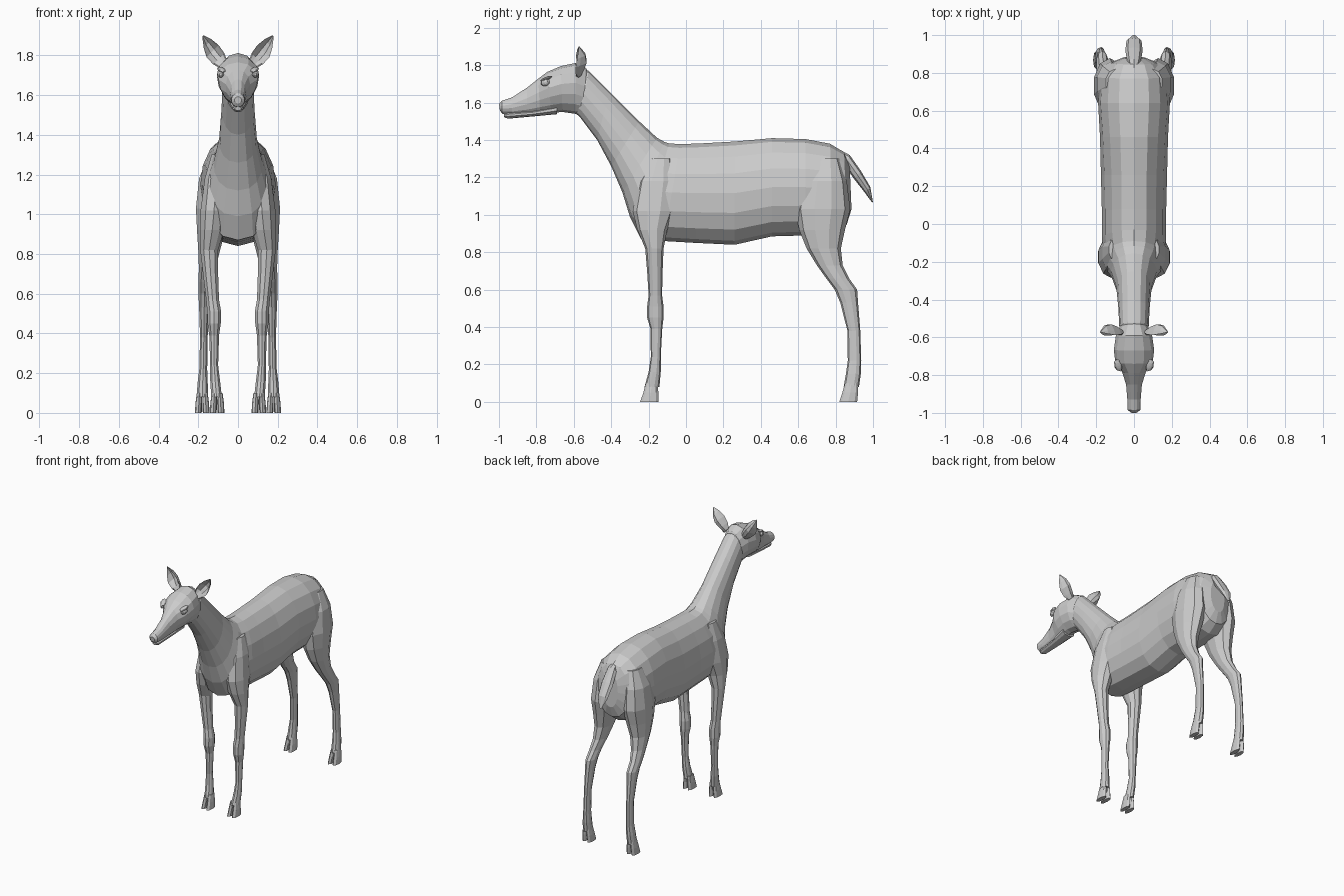
import bpy, bmesh, math
from mathutils import Vector as V


def loft(name, rings, n=12, side=(1, 0, 0), power=1.0):
    """Skin closed rings. Ring = (point a, point b, half width, egg, cup)."""
    bm = bmesh.new()
    side = V(side)
    loops = []
    for a, b, w, egg, cup in rings:
        a, b = V(a), V(b)
        loop = []
        for i in range(n):
            t = 2 * math.pi * i / n
            c, s = math.cos(t), math.sin(t)
            s = math.copysign(abs(s) ** power, s)
            p = (a + b) / 2 + (a - b) / 2 * c
            p += side * (w * s * (1 + egg * c) + cup * (1 - c * c))
            loop.append(bm.verts.new(p))
        loops.append(loop)
    for p, q in zip(loops, loops[1:]):
        for i in range(n):
            j = (i + 1) % n
            bm.faces.new((p[i], p[j], q[j], q[i]))
    bm.faces.new(loops[0])
    bm.faces.new(loops[-1])
    bmesh.ops.recalc_face_normals(bm, faces=bm.faces)
    me = bpy.data.meshes.new(name)
    bm.to_mesh(me)
    bm.free()
    ob = bpy.data.objects.new(name, me)
    bpy.context.collection.objects.link(ob)
    return ob


def spine(rows):
    """Rows (top y, top z, bottom y, bottom z, half width, egg) on the centre line."""
    return [((0, ya, za), (0, yb, zb), w, e, 0) for ya, za, yb, zb, w, e in rows]


def limb(rows, s):
    """Rows (z, front y, back y, centre x, half width) for one leg."""
    return [((s * x, yf, z), (s * x, yb, z), w, 0, 0) for z, yf, yb, x, w in rows]


# Torso and neck in one skin, rump to head
loft("torso_and_neck", spine([
    (.875, 1.27, .885, 1.03, .06, 0),
    (.845, 1.335, .86, .95, .13, 0),
    (.77, 1.38, .79, .90, .18, 0),
    (.64, 1.405, .64, .89, .19, 0),
    (.46, 1.41, .46, .885, .18, -.05),
    (.26, 1.392, .26, .84, .175, -.1),
    (.08, 1.382, .05, .85, .17, -.1),
    (-.03, 1.378, -.12, .86, .17, -.1),
    (-.09, 1.382, -.24, .87, .162, -.12),
    (-.115, 1.39, -.30, .99, .15, -.12),
    (-.155, 1.412, -.34, 1.12, .122, -.1),
    (-.25, 1.50, -.40, 1.26, .095, -.1),
    (-.41, 1.66, -.475, 1.40, .083, 0),
    (-.52, 1.77, -.565, 1.52, .078, 0),
    (-.58, 1.78, -.62, 1.57, .06, 0)]), n=16, power=.9)

# Head and lower jaw
loft("head", spine([
    (-1.0, 1.592, -.995, 1.558, .018, 0),
    (-.985, 1.61, -.982, 1.54, .034, 0),
    (-.93, 1.628, -.93, 1.535, .036, 0),
    (-.85, 1.68, -.85, 1.535, .043, 0),
    (-.79, 1.728, -.78, 1.54, .062, .1),
    (-.74, 1.765, -.72, 1.545, .096, .25),
    (-.67, 1.795, -.66, 1.55, .105, .2),
    (-.59, 1.812, -.59, 1.54, .096, .1),
    (-.535, 1.785, -.55, 1.53, .076, 0),
    (-.50, 1.72, -.52, 1.57, .05, 0)]), n=14)
loft("lower_jaw", spine([
    (-.975, 1.542, -.972, 1.522, .016, 0),
    (-.95, 1.55, -.95, 1.514, .028, 0),
    (-.82, 1.56, -.82, 1.526, .036, 0),
    (-.69, 1.59, -.69, 1.538, .05, 0)]), n=10)

# Tail, flat and hanging away from the rump
loft("tail", spine([
    (.82, 1.35, .82, 1.27, .02, 0),
    (.875, 1.32, .85, 1.26, .036, 0),
    (.935, 1.235, .90, 1.19, .046, 0),
    (.985, 1.15, .955, 1.12, .04, 0),
    (1.0, 1.065, .992, 1.07, .01, 0)]), n=8)

# Leg outlines from the trunk down to the pastern
FRONT = [(1.30, -.19, -.08, .10, .035), (1.18, -.255, -.05, .115, .055),
         (1.02, -.285, -.06, .12, .072), (.92, -.26, -.10, .13, .064),
         (.82, -.218, -.12, .145, .047), (.70, -.208, -.125, .138, .04),
         (.57, -.20, -.128, .128, .034), (.51, -.208, -.12, .12, .037),
         (.45, -.208, -.12, .12, .035), (.39, -.19, -.127, .12, .026),
         (.24, -.188, -.135, .12, .021), (.16, -.20, -.135, .115, .026),
         (.08, -.222, -.142, .108, .028)]
HIND = [(1.30, .68, .82, .10, .05), (1.18, .62, .86, .12, .08),
        (1.03, .585, .878, .128, .088), (.92, .605, .85, .135, .075),
        (.82, .645, .828, .145, .058), (.73, .70, .838, .155, .044),
        (.66, .75, .872, .165, .036), (.60, .795, .915, .168, .033),
        (.53, .825, .92, .17, .027), (.38, .863, .932, .172, .02),
        (.22, .865, .937, .175, .021), (.15, .855, .935, .178, .027),
        (.08, .843, .925, .18, .03)]
# Toe outlines, offset from the foot centre
FRONT_TOE = [(.10, -.215, -.15, 0, .013), (.05, -.228, -.148, 0, .017),
             (0, -.245, -.147, 0, .017)]
HIND_TOE = [(.10, .85, .92, 0, .013), (.05, .836, .92, 0, .017),
            (0, .82, .915, 0, .017)]

for s, label in ((1, "left"), (-1, "right")):
    for kind, leg, toe, cx in (("front", FRONT, FRONT_TOE, .105),
                               ("hind", HIND, HIND_TOE, .18)):
        loft(f"{kind}_leg_{label}", limb(leg, s), n=10)
        # Cloven hoof
        for d, place in ((-.018, "inner"), (.018, "outer")):
            rows = [(z, yf, yb, cx + d * (1.1 - 3 * z), w) for z, yf, yb, _, w in toe]
            loft(f"{kind}_hoof_{place}_{label}", limb(rows, s), n=8)

    # Cupped ear, open to the front
    ear = [((.055, -.575, 1.775), (.09, -.575, 1.735), .018, 0, 0),
           ((.068, -.585, 1.81), (.125, -.59, 1.755), .012, 0, .035),
           ((.098, -.588, 1.852), (.158, -.59, 1.79), .008, 0, .055),
           ((.135, -.582, 1.882), (.172, -.582, 1.835), .007, 0, .04),
           ((.174, -.572, 1.902), (.18, -.572, 1.893), .003, 0, 0)]
    loft(f"ear_{label}", [((s * a[0], a[1], a[2]), (s * b[0], b[1], b[2]), w, e, c)
                          for a, b, w, e, c in ear], n=10, side=(0, 1, 0))

    # Eye with a brow ridge
    for part, loc, scale in (("eye", (.088, -.752, 1.708), (.016, .026, .019)),
                             ("brow", (.084, -.748, 1.728), (.02, .036, .009))):
        bpy.ops.mesh.primitive_uv_sphere_add(segments=8, ring_count=6, radius=1,
                                             location=(s * loc[0], loc[1], loc[2]))
        ob = bpy.context.object
        ob.name = f"{part}_{label}"
        ob.scale = scale
        ob.rotation_euler = (math.radians(20), 0, s * math.radians(-20))
